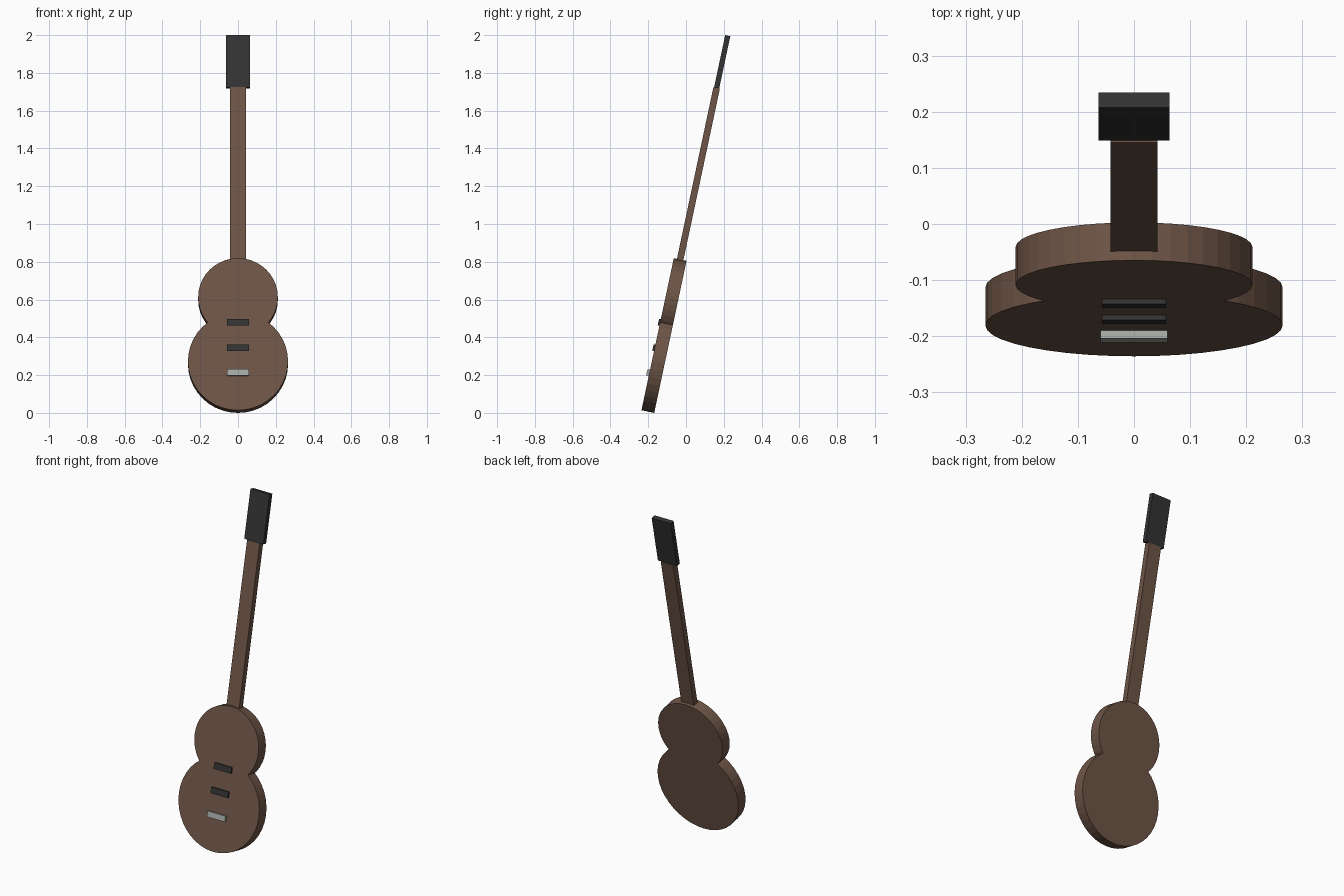
import bpy, bmesh, math
from mathutils import Matrix

if "Cube" in bpy.data.objects:
    bpy.data.objects.remove(bpy.data.objects["Cube"])

# The guitar is built upright (z along its length, y = 0 mid-plane), then leaned back
LEAN = Matrix.Translation((0, -0.202, 0.007)) @ Matrix.Rotation(math.radians(-12), 4, 'X')


def material(name, rgb):
    m = bpy.data.materials.new(name)
    m.diffuse_color = (*rgb, 1)
    m.use_nodes = True
    m.node_tree.nodes["Principled BSDF"].inputs["Base Color"].default_value = m.diffuse_color
    return m


wood = material("brown_wood", (0.155, 0.09, 0.062))
black = material("black", (0.033, 0.033, 0.033))
metal = material("metal", (0.38, 0.40, 0.37))


def finish(name, bm, mat):
    mesh = bpy.data.meshes.new(name)
    bm.to_mesh(mesh)
    bm.free()
    mesh.materials.append(mat)
    obj = bpy.data.objects.new(name, mesh)
    bpy.context.collection.objects.link(obj)
    obj.matrix_world = LEAN
    return obj


def box(name, width, y0, y1, z0, z1, mat):
    bm = bmesh.new()
    bmesh.ops.create_cube(bm, size=1)
    bmesh.ops.scale(bm, vec=(width, y1 - y0, z1 - z0), verts=bm.verts)
    bmesh.ops.translate(bm, vec=(0, (y0 + y1) / 2, (z0 + z1) / 2), verts=bm.verts)
    return finish(name, bm, mat)


def disc(name, radius, z, mat):
    bm = bmesh.new()
    place = Matrix.Translation((0, 0, z)) @ Matrix.Rotation(math.pi / 2, 4, 'X')
    bmesh.ops.create_cone(bm, cap_ends=True, segments=40, radius1=radius,
                          radius2=radius, depth=0.069, matrix=place)
    return finish(name, bm, mat)


# Body: two overlapping discs
disc("lower_body", 0.265, 0.265, wood)
disc("upper_body", 0.211, 0.612, wood)

# Neck and headstock
box("neck", 0.083, -0.0175, 0.0175, 0.75, 1.752, wood)
box("headstock", 0.126, -0.0138, 0.0138, 1.752, 2.0345, black)

# Pickups and bridge on the front face
for name, z in (("neck_pickup", 0.475), ("bridge_pickup", 0.337)):
    box(name, 0.114, -0.044, -0.025, z - 0.0175, z + 0.0175, black)
box("bridge", 0.119, -0.0485, -0.025, 0.186, 0.219, metal)
